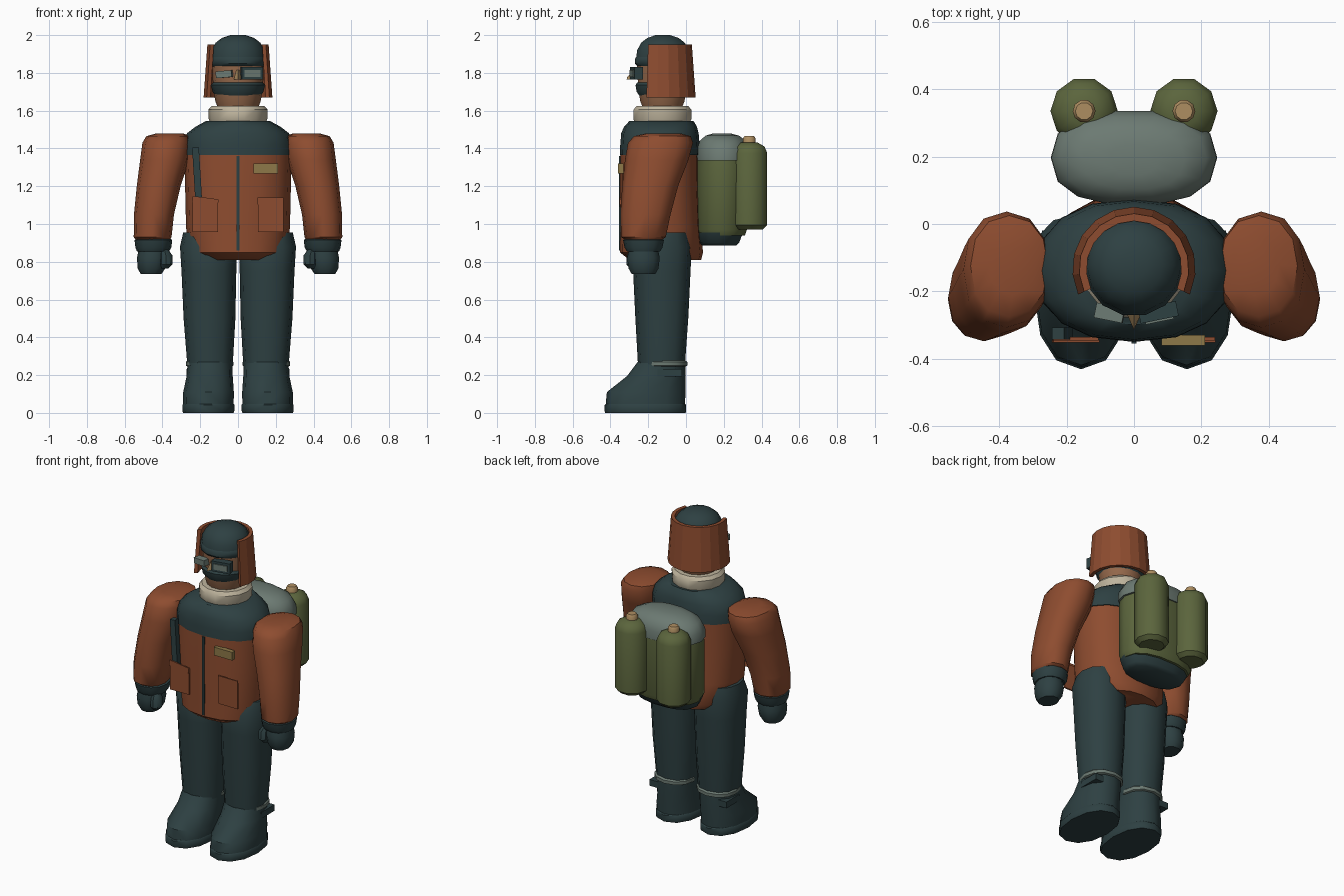
import bpy, bmesh, math
from mathutils import Matrix


def material(name, rgb):
    m = bpy.data.materials.new(name)
    m.diffuse_color = (*rgb, 1)
    return m


ORANGE = material("rust orange", (0.27, 0.073, 0.029))
DARK = material("dark teal", (0.027, 0.052, 0.055))
OLIVE = material("olive", (0.105, 0.13, 0.046))
GREY = material("grey green", (0.15, 0.195, 0.17))
CREAM = material("cream", (0.52, 0.46, 0.34))
SKIN = material("skin", (0.30, 0.14, 0.07))
TAN = material("tan", (0.42, 0.27, 0.12))
BADGE = material("badge gold", (0.27, 0.19, 0.065))


def finish(name, bm, mat, angle=40):
    bmesh.ops.recalc_face_normals(bm, faces=bm.faces)
    me = bpy.data.meshes.new(name)
    bm.to_mesh(me)
    bm.free()
    me.materials.append(mat)
    ob = bpy.data.objects.new(name, me)
    bpy.context.collection.objects.link(ob)
    bpy.ops.object.select_all(action='DESELECT')
    ob.select_set(True)
    bpy.context.view_layer.objects.active = ob
    bpy.ops.object.shade_smooth_by_angle(angle=math.radians(angle))
    return ob


def loft(name, rings, mat, n=12, power=2.0, side=1, angle=40):
    """Stack of oval rings (z, x centre, y centre, x radius, y radius), capped."""
    bm = bmesh.new()
    loops = []
    for z, cx, cy, rx, ry in rings:
        loop = []
        for i in range(n):
            a = 2 * math.pi * i / n
            c, s = math.cos(a), math.sin(a)
            x = math.copysign(abs(c) ** (2 / power), c) * rx
            y = math.copysign(abs(s) ** (2 / power), s) * ry
            loop.append(bm.verts.new((side * (cx + x), cy + y, z)))
        loops.append(loop)
    for a, b in zip(loops, loops[1:]):
        for i in range(n):
            j = (i + 1) % n
            bm.faces.new((a[i], a[j], b[j], b[i]))
    bm.faces.new(loops[0])
    bm.faces.new(loops[-1])
    return finish(name, bm, mat, angle)


def box(name, centre, size, mat, tilt=0, turn=0):
    bm = bmesh.new()
    m = (Matrix.Translation(centre) @ Matrix.Rotation(turn, 4, 'Z')
         @ Matrix.Rotation(tilt, 4, 'Y') @ Matrix.Diagonal((*size, 1)))
    bmesh.ops.create_cube(bm, size=1, matrix=m)
    return finish(name, bm, mat)


# Torso: jacket and shoulder yoke
loft("jacket", [(0.81, 0, -0.11, 0.20, 0.19), (0.85, 0, -0.13, 0.255, 0.22),
                (0.98, 0, -0.135, 0.275, 0.213), (1.2, 0, -0.14, 0.28, 0.21),
                (1.37, 0, -0.14, 0.285, 0.208)], ORANGE, 16, 2.3)
loft("shoulder_yoke", [(1.365, 0, -0.138, 0.29, 0.212), (1.42, 0, -0.138, 0.29, 0.21),
                       (1.48, 0, -0.138, 0.27, 0.205), (1.515, 0, -0.135, 0.225, 0.193),
                       (1.545, 0, -0.13, 0.17, 0.17)], DARK, 16, 2.3)

# Collar, head and headgear
loft("collar", [(1.53, 0, -0.125, 0.145, 0.145), (1.555, 0, -0.125, 0.155, 0.157),
                (1.605, 0, -0.125, 0.157, 0.157), (1.625, 0, -0.125, 0.14, 0.14)], CREAM, 14)
loft("head", [(1.6, 0, -0.125, 0.10, 0.10), (1.65, 0, -0.125, 0.12, 0.12),
              (1.72, 0, -0.125, 0.132, 0.132), (1.86, 0, -0.125, 0.138, 0.138)], SKIN, 14)
loft("face_mask", [(1.67, 0, -0.125, 0.112, 0.118), (1.70, 0, -0.125, 0.135, 0.14),
                   (1.735, 0, -0.125, 0.143, 0.146), (1.75, 0, -0.125, 0.132, 0.136)], DARK, 14)
loft("cap_brim", [(1.835, 0, -0.122, 0.138, 0.138), (1.85, 0, -0.122, 0.15, 0.152),
                  (1.875, 0, -0.122, 0.15, 0.152), (1.89, 0, -0.122, 0.14, 0.14)], DARK, 14)
loft("cap_dome", [(1.885, 0, -0.122, 0.145, 0.145), (1.92, 0, -0.122, 0.14, 0.14),
                  (1.96, 0, -0.122, 0.118, 0.118), (1.985, 0, -0.122, 0.085, 0.085),
                  (2.0, 0, -0.122, 0.04, 0.04)], DARK, 14)
loft("nose", [(1.765, 0, -0.265, 0.022, 0.05), (1.78, 0, -0.265, 0.018, 0.045),
              (1.815, 0, -0.255, 0.008, 0.012)], TAN, 4)

# Goggles
box("goggle_frame", (0.072, -0.262, 1.797), (0.115, 0.045, 0.066), DARK, 0, 0.2)
box("goggle_lens", (0.076, -0.286, 1.797), (0.085, 0.008, 0.036), GREY, 0, 0.2)
box("goggle_lens", (-0.072, -0.264, 1.793), (0.085, 0.045, 0.036), GREY, -0.08, -0.2)

# Raised hood, open at the front
bm = bmesh.new()
steps = 12
rows = []
for z, r in ((1.67, 0.183), (1.95, 0.163)):
    outer, inner = [], []
    for i in range(steps + 1):
        a = math.radians(-25 + 230 * i / steps)
        for row, q in ((outer, r), (inner, r - 0.022)):
            row.append(bm.verts.new((q * math.cos(a), -0.132 + q * math.sin(a), z)))
    rows += [outer, inner]
ob_, ib, ot, it = rows
for a, b in ((ob_, ot), (ot, it), (it, ib), (ib, ob_)):
    for i in range(steps):
        bm.faces.new((a[i], a[i + 1], b[i + 1], b[i]))
for i in (0, steps):
    bm.faces.new((ob_[i], ot[i], it[i], ib[i]))
finish("hood", bm, ORANGE, 15)

# Arms, legs and boots
for s in (-1, 1):
    loft("sleeve", [(0.915, 0.45, -0.225, 0.09, 0.095), (0.93, 0.452, -0.225, 0.1, 0.118),
                    (1.05, 0.445, -0.215, 0.106, 0.133), (1.2, 0.42, -0.19, 0.116, 0.148),
                    (1.34, 0.388, -0.155, 0.13, 0.168), (1.43, 0.378, -0.135, 0.128, 0.172),
                    (1.465, 0.37, -0.125, 0.115, 0.15), (1.48, 0.36, -0.12, 0.07, 0.09)],
         ORANGE, 12, 2.2, s)
    loft("cuff", [(0.855, 0.45, -0.225, 0.085, 0.088), (0.875, 0.448, -0.225, 0.095, 0.1),
                  (0.915, 0.448, -0.225, 0.1, 0.108), (0.922, 0.448, -0.225, 0.09, 0.098)],
         DARK, 12, 2.2, s)
    loft("mitten", [(0.735, 0.46, -0.225, 0.055, 0.065), (0.765, 0.458, -0.225, 0.073, 0.083),
                    (0.82, 0.455, -0.225, 0.08, 0.09), (0.87, 0.45, -0.225, 0.075, 0.08)],
         DARK, 10, 2.2, s)
    loft("thumb", [(0.765, 0.388, -0.275, 0.018, 0.02), (0.785, 0.382, -0.278, 0.034, 0.038),
                   (0.835, 0.382, -0.275, 0.034, 0.038), (0.865, 0.39, -0.265, 0.02, 0.025)],
         DARK, 8, 2, s)
    loft("leg", [(0.25, 0.148, -0.13, 0.12, 0.124), (0.5, 0.151, -0.128, 0.137, 0.14),
                 (0.75, 0.154, -0.128, 0.145, 0.152), (0.88, 0.157, -0.128, 0.15, 0.158),
                 (0.955, 0.165, -0.12, 0.125, 0.13)], DARK, 12, 2.3, s)
    loft("ankle_band", [(0.245, 0.15, -0.115, 0.118, 0.11), (0.25, 0.15, -0.115, 0.125, 0.122),
                        (0.27, 0.15, -0.115, 0.125, 0.122), (0.278, 0.15, -0.115, 0.118, 0.11)],
         GREY, 12, 2.2, s)
    loft("boot", [(0.045, 0.157, -0.215, 0.134, 0.21), (0.11, 0.156, -0.211, 0.134, 0.208),
                  (0.195, 0.15, -0.157, 0.122, 0.155), (0.27, 0.148, -0.13, 0.118, 0.126)],
         DARK, 12, 2.2, s)
    loft("boot_sole", [(0, 0.157, -0.215, 0.134, 0.213), (0.012, 0.157, -0.215, 0.138, 0.216),
                       (0.042, 0.157, -0.215, 0.138, 0.216), (0.05, 0.157, -0.215, 0.132, 0.208)],
         DARK, 12, 2.2, s)
    box("boot_strap", (s * 0.2, -0.085, 0.212), (0.145, 0.13, 0.04), DARK)

    # Front pocket with its flap
    box("pocket", (s * 0.173, -0.341, 1.04), (0.135, 0.01, 0.165), ORANGE)
    box("pocket_flap", (s * 0.173, -0.348, 1.122), (0.138, 0.008, 0.035), ORANGE,
        0.13 if s < 0 else 0)

    # Air tank and valve
    tx, ty = 0.148, 0.335
    loft("tank", [(0.972, tx, ty, 0.075, 0.075), (0.995, tx, ty, 0.1, 0.1),
                  (1.375, tx, ty, 0.1, 0.1), (1.41, tx, ty, 0.085, 0.085),
                  (1.432, tx, ty, 0.045, 0.045)], OLIVE, 10, 2, s)
    loft("tank_valve", [(1.42, tx, ty, 0.034, 0.034), (1.455, tx, ty, 0.034, 0.034),
                        (1.466, tx, ty, 0.026, 0.026)], TAN, 10, 2, s)

# Jacket details
box("zipper", (0, -0.348, 1.11), (0.016, 0.014, 0.5), DARK)
box("badge", (0.146, -0.345, 1.293), (0.13, 0.03, 0.052), BADGE)
box("chest_strap", (-0.213, -0.325, 1.205), (0.036, 0.035, 0.4), DARK, -0.06)

# Backpack body, lid and base
loft("backpack", [(0.94, 0, 0.19, 0.22, 0.125), (0.97, 0, 0.19, 0.235, 0.135),
                  (1.3, 0, 0.195, 0.24, 0.14), (1.36, 0, 0.195, 0.23, 0.135)], OLIVE, 14, 2.4)
loft("backpack_lid", [(1.335, 0, 0.197, 0.247, 0.142), (1.39, 0, 0.197, 0.245, 0.142),
                      (1.44, 0, 0.195, 0.215, 0.125), (1.468, 0, 0.192, 0.15, 0.09),
                      (1.48, 0, 0.19, 0.07, 0.045)], GREY, 14, 2.4)
loft("backpack_base", [(0.885, 0, 0.175, 0.175, 0.09), (0.9, 0, 0.175, 0.2, 0.108),
                       (0.955, 0, 0.18, 0.225, 0.125)], DARK, 14, 2.4)
